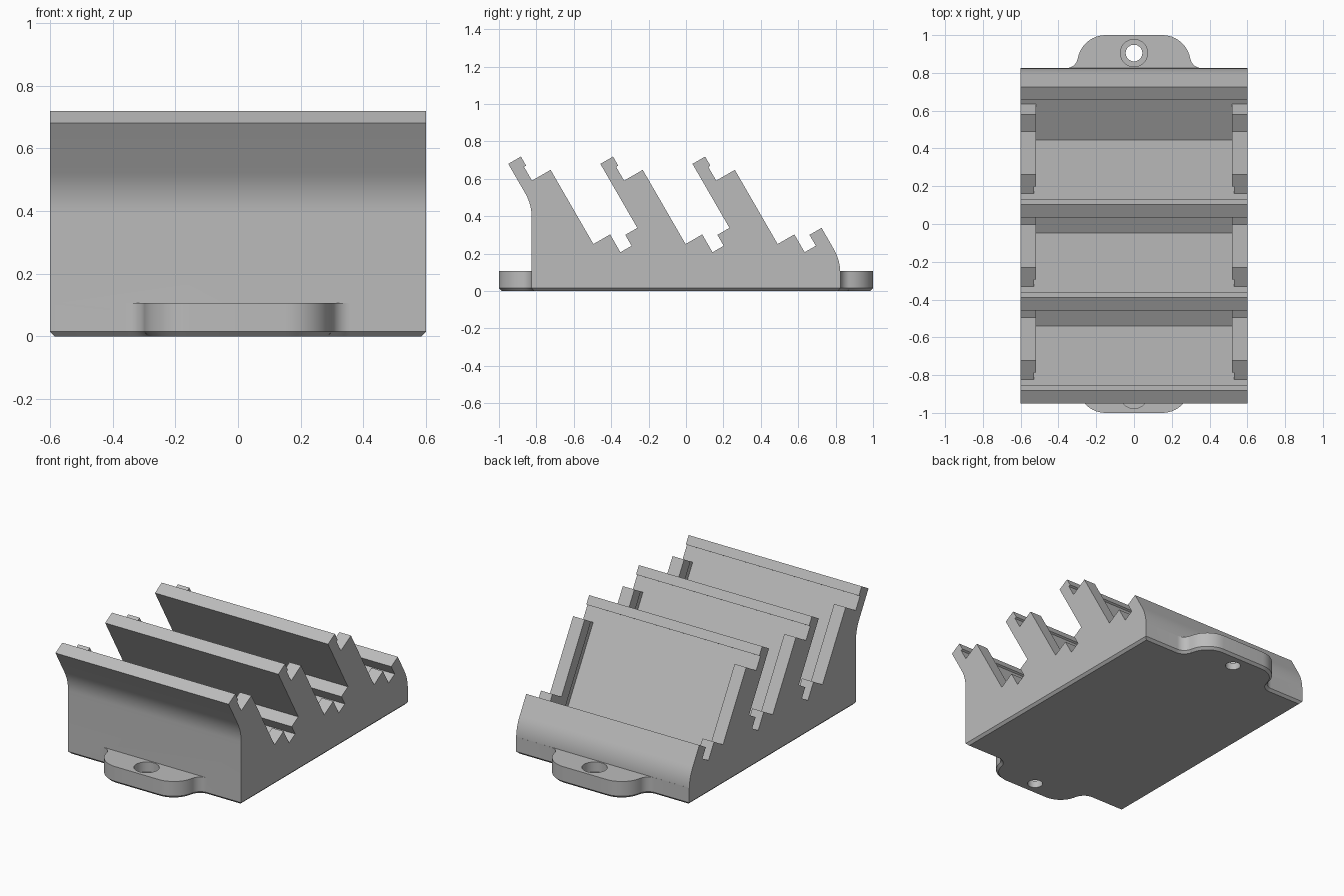
import bpy, bmesh, math
from mathutils import Vector

if "Cube" in bpy.data.objects:
    bpy.data.objects.remove(bpy.data.objects["Cube"], do_unlink=True)

HALF_W, END_Y, PITCH = 0.6, 0.825, 0.4925
LUG_TOP, CHAMFER = 0.107, 0.015
SIN, COS = 0.5, math.sqrt(0.75)

grey = bpy.data.materials.new("plain_grey")
grey.use_nodes = True
colour = (0.5, 0.5, 0.5, 1)
grey.diffuse_color = colour
grey.node_tree.nodes["Principled BSDF"].inputs["Base Color"].default_value = colour


def loft(name, loops):
    """Closed solid through matching vertex loops, capped at both ends."""
    bm = bmesh.new()
    rings = [[bm.verts.new(p) for p in loop] for loop in loops]
    count = len(rings[0])
    for a, b in zip(rings, rings[1:]):
        for i in range(count):
            j = (i + 1) % count
            bm.faces.new((a[i], a[j], b[j], b[i]))
    bm.faces.new(rings[0][::-1])
    bm.faces.new(rings[-1])
    bmesh.ops.recalc_face_normals(bm, faces=bm.faces)
    mesh = bpy.data.meshes.new(name)
    bm.to_mesh(mesh)
    bm.free()
    mesh.materials.append(grey)
    obj = bpy.data.objects.new(name, mesh)
    bpy.context.collection.objects.link(obj)
    return obj


def prism(name, profile, half):
    return loft(name, [[(x, y, z) for y, z in profile] for x in (-half, half)])


def cylinder(name, y, radius, z0, z1, sides=48):
    ring = [(radius * math.cos(math.tau * i / sides), y + radius * math.sin(math.tau * i / sides))
            for i in range(sides)]
    return loft(name, [[(px, py, z) for px, py in ring] for z in (z0, z1)])


def combine(target, tool, operation):
    mod = target.modifiers.new(operation, 'BOOLEAN')
    mod.operation, mod.solver, mod.object = operation, 'EXACT', tool
    bpy.context.view_layer.objects.active = target
    bpy.ops.object.modifier_apply(modifier=mod.name)
    bpy.data.objects.remove(tool, do_unlink=True)


def tilt(n, s, slot=0):
    """Slot coordinates (n across the plates, s up along them) to y, z."""
    return (COS * n - SIN * s + PITCH * slot, SIN * n + COS * s)


def bend(a, b, c, steps=8):
    a, b, c = Vector(a), Vector(b), Vector(c)
    return [tuple(a * (1 - t) ** 2 + b * 2 * t * (1 - t) + c * t * t)
            for t in (i / steps for i in range(steps + 1))]


def arc(cx, cy, r, a0, a1, steps=12):
    return [(cx + r * math.cos(math.radians(a0 + (a1 - a0) * i / steps)),
             cy + r * math.sin(math.radians(a0 + (a1 - a0) * i / steps)))
            for i in range(steps + 1)]


def inset(loop, d):
    """Offset a counter-clockwise outline inward with mitred corners."""
    result = []
    for i, p in enumerate(loop):
        p = Vector(p)
        e0 = (p - Vector(loop[i - 1])).normalized()
        e1 = (Vector(loop[(i + 1) % len(loop)]) - p).normalized()
        n0, n1 = Vector((-e0.y, e0.x)), Vector((-e1.y, e1.x))
        result.append(tuple(p + (n0 + n1) * d / (1 + n0.dot(n1))))
    return result


# Levels across (n) and along (s) the slanted slots
FRONT, BACK, BED = -0.483, -0.405, -0.418
RAIL, STOP, LIP = -0.303, -0.2, -0.131
NEXT = FRONT + COS * PITCH
TOP, STEP, RAIL_TOP, STOP_TOP, LIP_TOP, FLOOR = 1.064, 1.008, 0.923, 0.465, 0.4225, 0.355

# Stepped side profile: one plate, rail, stop and lip per slot
slot_shape = [(FRONT, TOP), (BACK, TOP), (BACK, STEP), (BED, STEP), (BED, RAIL_TOP),
              (RAIL, RAIL_TOP), (RAIL, STOP_TOP), (STOP, STOP_TOP), (STOP, FLOOR),
              (LIP, FLOOR), (LIP, LIP_TOP), (NEXT, LIP_TOP)]


def wall_bend(y, n, size):
    z = (n - COS * y) / SIN
    return bend((y, z - size), (y, z), (y - SIN * size, z + COS * size))


profile = [(-END_Y, 0.03)] + wall_bend(-END_Y, FRONT, 0.07)
for k in range(3):
    profile += [tilt(n, s, k) for n, s in slot_shape]
profile += wall_bend(END_Y, NEXT + 2 * COS * PITCH, 0.07)[::-1]
profile.append((END_Y, 0.03))
body = prism("stepped_body", profile, HALF_W)

# Base outline with a rounded mounting lug at each end
lug_half = arc(0.359, END_Y + 0.0615, 0.0615, 270, 190) + arc(0.15, 0.85, 0.15, 10, 90)
back_edge = [(HALF_W, END_Y)] + lug_half + [(-x, y) for x, y in lug_half[::-1]] + [(-HALF_W, END_Y)]
outline = back_edge + [(-x, -y) for x, y in back_edge]
rack = loft("tiered_rack", [[(x, y, z) for x, y in loop] for loop, z in (
    (inset(outline, CHAMFER), 0), (outline, CHAMFER), (outline, LUG_TOP))])
combine(rack, body, 'UNION')

# Wide pocket in each slot, with a shallow groove under the rails
for k in range(3):
    for far, half in ((LIP, 0.52), (-0.375, 0.53)):
        box = [tilt(n, s, k) for n, s in
               ((BED, FLOOR), (far, FLOOR), (far, 0.96), (BED, 0.96))]
        combine(rack, prism("pocket_cutter", box, half), 'DIFFERENCE')

# Counterbored screw holes in the lugs
for y in (-0.905, 0.905):
    combine(rack, cylinder("hole_cutter", y, 0.044, -0.1, 0.08), 'DIFFERENCE')
    combine(rack, cylinder("counterbore_cutter", y, 0.072, 0.045, 0.2), 'DIFFERENCE')

bpy.ops.object.select_all(action='DESELECT')
rack.select_set(True)
bpy.context.view_layer.objects.active = rack
bpy.ops.object.shade_smooth_by_angle(angle=math.radians(25))
